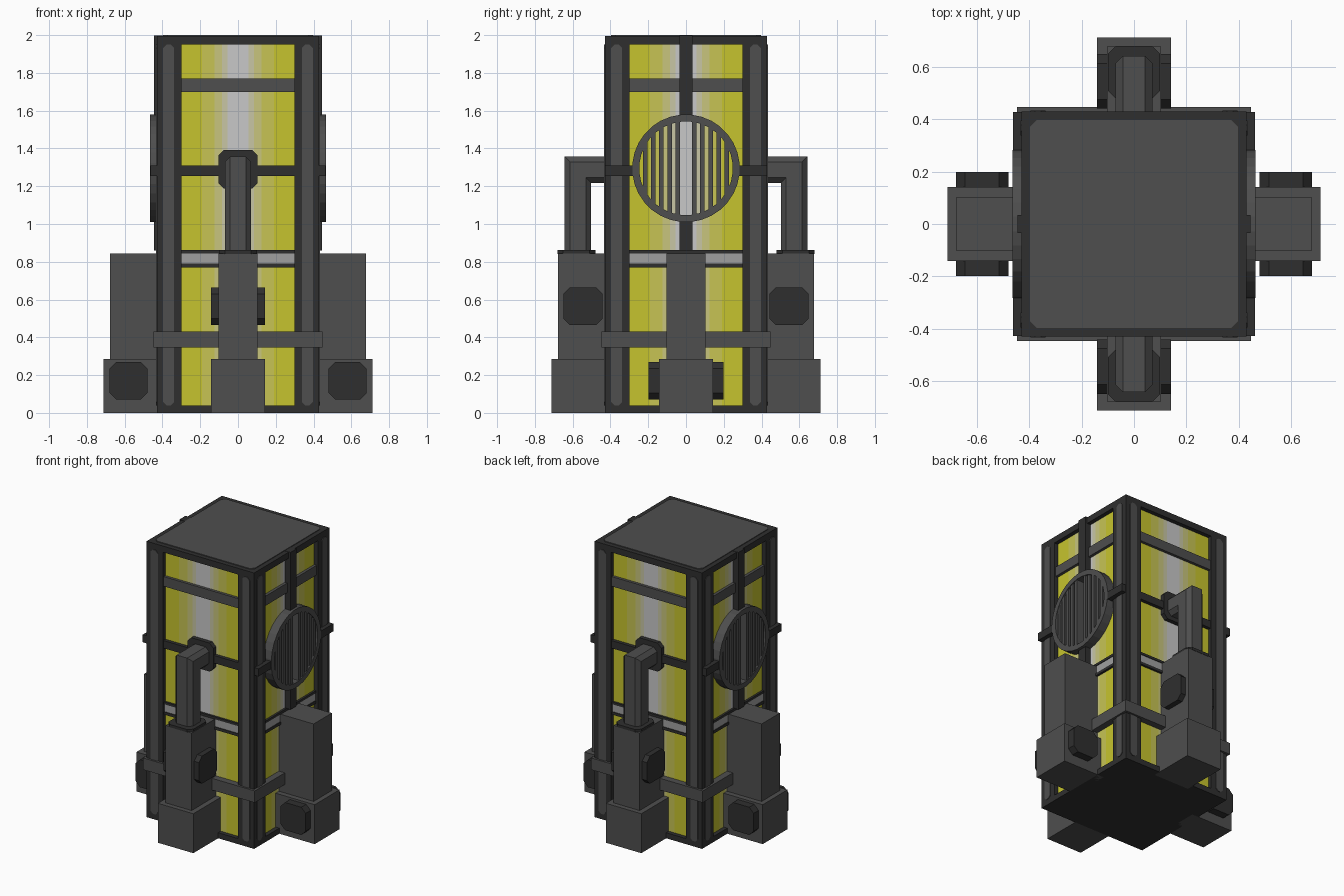
import bpy, bmesh, math
from mathutils import Matrix, Vector

cube = bpy.data.objects.get("Cube")
if cube:
    bpy.data.objects.remove(cube, do_unlink=True)


def material(name, r, g, b):
    lin = [(c / 255 / 12.92) if c < 11 else ((c / 255 + 0.055) / 1.055) ** 2.4 for c in (r, g, b)]
    m = bpy.data.materials.new(name)
    m.use_nodes = True
    m.diffuse_color = (*lin, 1)
    m.node_tree.nodes["Principled BSDF"].inputs["Base Color"].default_value = (*lin, 1)
    return m


GRAY = material("gray metal", 78, 78, 78)
DARK = material("dark metal", 47, 47, 47)
SILVER = material("silver band", 160, 160, 160)
GLOW = [material("glow yellow", 198, 196, 46), material("glow soft yellow", 199, 196, 84),
        material("glow pale yellow", 200, 197, 125), material("glow cream", 200, 198, 165),
        material("glow white", 200, 200, 200)]


def finish(bm, name, mats, turn=0):
    """Turn the mesh about z in degrees and make it an object."""
    bm.transform(Matrix.Rotation(math.radians(turn), 4, 'Z'))
    me = bpy.data.meshes.new(name)
    bm.to_mesh(me)
    bm.free()
    for m in mats:
        me.materials.append(m)
    ob = bpy.data.objects.new(name, me)
    bpy.context.collection.objects.link(ob)
    return ob


def add_box(bm, x0, x1, y0, y1, z0, z1):
    size = Matrix.Diagonal((x1 - x0, y1 - y0, z1 - z0, 1))
    mid = Matrix.Translation(((x0 + x1) / 2, (y0 + y1) / 2, (z0 + z1) / 2))
    bmesh.ops.create_cube(bm, size=1, matrix=mid @ size)


def boxes(name, mat, dims, turn=0):
    bm = bmesh.new()
    for d in dims:
        add_box(bm, *d)
    return finish(bm, name, [mat], turn)


def octagon(w, h, c):
    """Rectangle outline of half sizes w, h with corners cut by c."""
    return [(w, c - h), (w, h - c), (w - c, h), (c - w, h),
            (-w, h - c), (-w, c - h), (c - w, -h), (w - c, -h)]


def cut_plate(name, mat, center, w, h, c, depth, axis, turn=0):
    """Octagonal plate, centred, with its thickness along the axis."""
    bm = bmesh.new()
    f = bm.faces.new([bm.verts.new((x, y, -depth / 2)) for x, y in octagon(w, h, c)])
    ext = bmesh.ops.extrude_face_region(bm, geom=[f])
    bmesh.ops.translate(bm, vec=(0, 0, depth),
                        verts=[v for v in ext["geom"] if isinstance(v, bmesh.types.BMVert)])
    bmesh.ops.recalc_face_normals(bm, faces=bm.faces)
    if axis == 'X':
        bm.transform(Matrix.Rotation(math.radians(90), 4, 'Y') @ Matrix.Rotation(math.radians(90), 4, 'Z'))
    elif axis == 'Y':
        bm.transform(Matrix.Rotation(math.radians(90), 4, 'X'))
    bm.transform(Matrix.Translation(center))
    return finish(bm, name, [mat], turn)


# Central tower: core, end frames, corner posts, roof plate and lower belt
boxes("core", DARK, [(-.395, .395, -.395, .395, .01, 1.98)])
boxes("end_frames", DARK, [(-.43, .43, -.43, .43, 0, .04), (-.43, .43, -.43, .43, 1.95, 1.995)])
cut_plate("roof_plate", GRAY, (0, 0, 1.9955), .397, .397, .025, .009, 'Z')
boxes("corner_posts", DARK, [(a, a + .13, b, b + .13, .04, 1.95)
                             for a in (-.43, .30) for b in (-.43, .30)])
boxes("lower_belt", GRAY, [(-.447, .447, -.447, .447, .345, .43)])

# Glowing panel: columns going from yellow at the edges to white in the middle
EDGES = [-.305, -.19, -.125, -.085, -.055, .055, .085, .125, .19, .305]


def glow_panel(turn):
    bm = bmesh.new()
    cols = [[bm.verts.new((x, -.40, z)) for z in (.03, 1.96)] for x in EDGES]
    for i, (a, b) in enumerate(zip(cols, cols[1:])):
        bm.faces.new((a[0], b[0], b[1], a[1])).material_index = min(i, 8 - i)
    finish(bm, "glow_panel", GLOW, turn)


for turn in (0, 90, 180, 270):
    glow_panel(turn)
    for x in (-.367, .367):
        cut_plate("post_strip", GRAY, (x, -.43, .995), .029, .955, .018, .008, 'Y', turn)
    boxes("upper_rail", GRAY, [(-.305, .305, -.42, -.39, 1.70, 1.77)], turn)
    boxes("band_edges", DARK, [(-.305, .305, -.415, -.39, .77, .79),
                               (-.305, .305, -.415, -.39, .845, .862)], turn)
    boxes("band", SILVER, [(-.305, .305, -.41, -.39, .79, .845)], turn)
    # Stepped buttress: wide foot and narrower column
    boxes("buttress", GRAY, [(-.142, .142, -.713, -.38, 0, .285),
                             (-.104, .104, -.678, -.38, .285, .845)], turn)


def elbow_pipe(turn):
    """Eight-sided pipe that rises from the buttress and bends into the wall."""
    bm = bmesh.new()
    path = [((0, -.572, .85), (-1, 0)), ((0, -.572, 1.287), (-1, 1)), ((0, -.40, 1.287), (0, 1))]
    rings = [[bm.verts.new(Vector(p) + Vector((a, b * d[0], b * d[1])))
              for a, b in octagon(.07, .07, .028)] for p, d in path]
    for r, s in zip(rings, rings[1:]):
        for i in range(8):
            j = (i + 1) % 8
            bm.faces.new((r[i], r[j], s[j], s[i]))
    bm.faces.new(rings[0])
    bm.faces.new(rings[2])
    bmesh.ops.recalc_face_normals(bm, faces=bm.faces)
    finish(bm, "elbow_pipe", [GRAY], turn)


# Front and back: elbow pipe, collars, middle rail and high side knobs
for turn in (0, 180):
    elbow_pipe(turn)
    boxes("middle_rail", DARK, [(-.305, .305, -.425, -.39, 1.255, 1.31)], turn)
    cut_plate("wall_collar", DARK, (0, -.412, 1.29), .104, .103, .03, .036, 'Y', turn)
    cut_plate("foot_collar", DARK, (0, -.58, .852), .1, .1, .03, .02, 'Z', turn)
    cut_plate("column_knob", DARK, (0, -.545, .565), .104, .1, .035, .284, 'X', turn)


def grille(turn):
    """Round vent: a flat ring with upright slats and a wide middle gap."""
    y0, y1, zc, n = -.465, -.402, 1.295, 32
    bm = bmesh.new()
    rows = []
    for i in range(n):
        a = math.tau * (i + .5) / n
        rows.append([bm.verts.new((r * math.cos(a), y, zc + r * math.sin(a)))
                     for r, y in ((.285, y0), (.285, y1), (.248, y1), (.248, y0))])
    for i in range(n):
        p, q = rows[i], rows[(i + 1) % n]
        for k in range(4):
            m = (k + 1) % 4
            bm.faces.new((p[k], p[m], q[m], q[k]))
    bmesh.ops.recalc_face_normals(bm, faces=bm.faces)
    for k in range(5):
        x = .044 + .043 * k
        h = math.sqrt(.262 ** 2 - x * x)
        for s in (-x, x):
            add_box(bm, s - .012, s + .012, y0 + .004, y1, zc - h, zc + h)
    finish(bm, "vent_grille", [GRAY], turn)


# Left and right: round vent, cross bars around it and low side knobs
for turn in (90, 270):
    grille(turn)
    boxes("upright_bars", DARK, [(-.035, .035, -.445, -.39, .86, 1.04),
                                 (-.035, .035, -.445, -.39, 1.55, 1.997)], turn)
    boxes("side_bars", DARK, [(-.428, -.27, -.463, -.39, 1.255, 1.31),
                              (.27, .428, -.463, -.39, 1.255, 1.31)], turn)
    cut_plate("foot_knob", DARK, (0, -.58, .17), .1, .1, .035, .396, 'X', turn)
